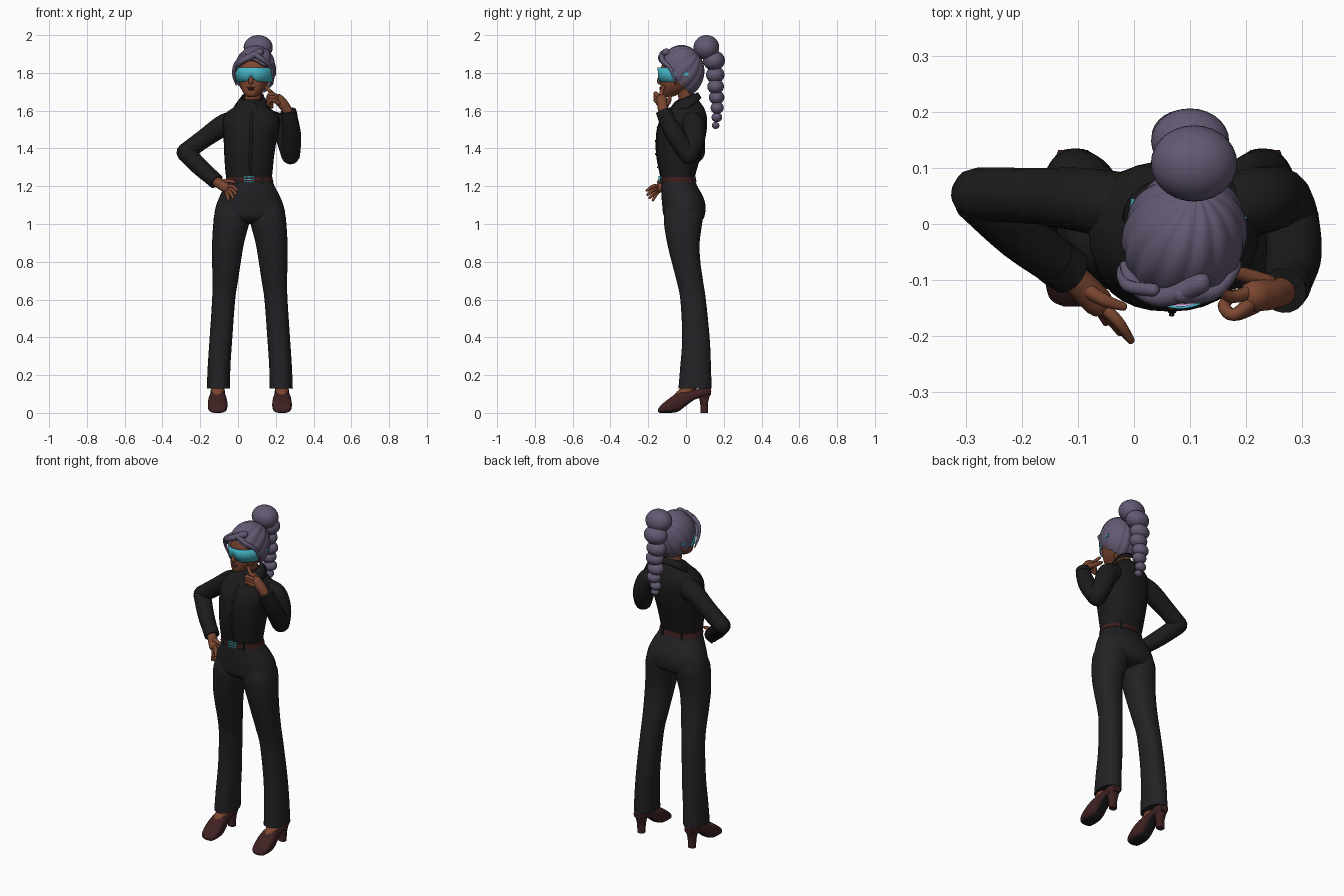
import bpy, bmesh, math
from mathutils import Vector, Matrix

def mat(name, r, g, b):
    m = bpy.data.materials.new(name)
    m.diffuse_color = (r, g, b, 1)
    return m

SKIN = mat("brown skin", .2, .062, .03)
HAIR = mat("purple grey hair", .125, .1, .17)
SHIRT = mat("black cloth", .011, .011, .011)
PANTS = mat("charcoal cloth", .016, .016, .018)
SHOE = mat("dark red leather", .05, .015, .016)
BELT = mat("belt leather", .045, .012, .012)
CYAN = mat("cyan", .06, .46, .56)
PINK = mat("pink", .75, .4, .75)
LIPS = mat("lip red", .13, .03, .025)
SOLE = mat("sole black", .012, .01, .01)
MX = 0.0625            # mirror plane of the legs
head_parts = []

def smooth(rows, sub):
    """Catmull-Rom through rows of numbers"""
    out = []
    for i in range(len(rows) - 1):
        a, b, c, d = (rows[max(i - 1, 0)], rows[i], rows[i + 1], rows[min(i + 2, len(rows) - 1)])
        for s in range(sub):
            t = s / sub
            out.append([.5 * (2 * q + (r - p) * t + (2 * p - 5 * q + 4 * r - u) * t * t
                        + (3 * q - p - 3 * r + u) * t ** 3) for p, q, r, u in zip(a, b, c, d)])
    return out + [list(rows[-1])]

def make(name, bm, mats, fix=True):
    if fix:
        bmesh.ops.recalc_face_normals(bm, faces=bm.faces)
    me = bpy.data.meshes.new(name)
    bm.to_mesh(me)
    bm.free()
    for m in mats:
        me.materials.append(m)
    ob = bpy.data.objects.new(name, me)
    bpy.context.collection.objects.link(ob)
    return ob

def skin_rings(name, rings, m, cap=True, closed=True):
    bm = bmesh.new()
    vs = [[bm.verts.new(p) for p in r] for r in rings]
    n = len(vs[0])
    for a, b in zip(vs, vs[1:]):
        for i in range(n if closed else n - 1):
            j = (i + 1) % n
            bm.faces.new((a[i], b[i], b[j], a[j]))
    if cap:
        bm.faces.new(vs[0])
        bm.faces.new(vs[-1])
    return make(name, bm, [m], closed)

def body(name, rows, m, axis='z', p=2.3, sub=4, n=32):
    """Loft of rounded sections; row = (along, a0, a1, b0, b1)"""
    rings = []
    for t, a0, a1, b0, b1 in smooth(rows, sub):
        ring = []
        for k in range(n):
            c, s = math.cos(2 * math.pi * k / n), math.sin(2 * math.pi * k / n)
            a = (a0 + a1) / 2 + (a1 - a0) / 2 * math.copysign(abs(c) ** (2 / p), c)
            b = (b0 + b1) / 2 + (b1 - b0) / 2 * math.copysign(abs(s) ** (2 / p), s)
            ring.append((a, b, t) if axis == 'z' else (a, t, b))
        rings.append(ring)
    return skin_rings(name, rings, m)

def tube(name, pts, m, sub=4, n=18, rounded=True):
    """Round tube through (x, y, z, radius) points"""
    pts = smooth(pts, sub)
    P, R = [Vector(q[:3]) for q in pts], [q[3] for q in pts]
    u, rings = None, []
    last = len(P) - 1
    for i in range(last + 1):
        t = (P[min(i + 1, last)] - P[max(i - 1, 0)]).normalized()
        u = (t.orthogonal() if u is None else u - t * u.dot(t)).normalized()
        v = t.cross(u)
        def ring(off, k):
            return [P[i] + t * off * R[i] + R[i] * k * (u * math.cos(2 * math.pi * j / n)
                    + v * math.sin(2 * math.pi * j / n)) for j in range(n)]
        ends = [(.5, .87), (.85, .53), (.97, .2)] if rounded else []
        if i == 0:
            rings += [ring(-o, k) for o, k in reversed(ends)]
        rings.append(ring(0, 1))
        if i == last:
            rings += [ring(o, k) for o, k in ends]
    return skin_rings(name, rings, m)

def ball(name, c, r, m):
    bm = bmesh.new()
    bmesh.ops.create_uvsphere(bm, u_segments=28, v_segments=18, radius=1,
                              matrix=Matrix.Translation(c) @ Matrix.Diagonal((*r, 1)))
    return make(name, bm, [m])

def box(name, c, s, m):
    bm = bmesh.new()
    bmesh.ops.create_cube(bm, size=1, matrix=Matrix.Translation(c) @ Matrix.Diagonal((*s, 1)))
    return make(name, bm, [m])

def sheet(name, top, bot, m, thick, inner=None):
    mid = [[a + (b - a) * .5 for a, b in zip(p, q)] for p, q in zip(top, bot)]
    ob = skin_rings(name, [top, mid, bot], m, cap=False, closed=False)
    mod = ob.modifiers.new("thickness", 'SOLIDIFY')
    mod.thickness, mod.offset = thick, -1
    if inner:
        ob.data.materials.append(inner)
        mod.material_offset = 1
    return ob

def mirrored(ob, name):
    me = ob.data.copy()
    me.transform(Matrix.Translation((2 * MX, 0, 0)) @ Matrix.Diagonal((-1, 1, 1, 1)))
    me.flip_normals()
    o = bpy.data.objects.new(name, me)
    bpy.context.collection.objects.link(o)

# Trousers
body("trouser_hips", [(1.0, -.02, .145, -.06, .04), (1.02, -.085, .21, -.1, .085), (1.05, -.122, .247, -.12, .1),
     (1.1, -.115, .24, -.126, .103), (1.15, -.095, .22, -.13, .088), (1.2, -.072, .194, -.131, .06),
     (1.245, -.055, .175, -.128, .043)], PANTS, p=2.25)
pair = [body("trouser_leg", [(.13, .168, .29, -.04, .135), (.25, .165, .285, -.03, .132), (.4, .155, .275, -.02, .125),
        (.6, .14, .262, -.03, .105), (.7, .125, .26, -.05, .09), (.8, .11, .262, -.076, .076), (.9, .093, .262, -.1, .072),
        (1.0, .067, .256, -.116, .085), (1.06, .06, .247, -.115, .09), (1.13, .06, .21, -.1, .07)], PANTS, p=2.2)]
# Shoes: upper, sole, heel and ankle
shoe = body("shoe", [(-.147, .215, .25, .004, .02), (-.138, .195, .27, 0, .034), (-.12, .186, .28, 0, .052),
            (-.08, .181, .285, 0, .083), (-.04, .184, .282, .008, .108), (0, .19, .276, .038, .118),
            (.05, .194, .272, .072, .122), (.1, .195, .27, .085, .138), (.132, .207, .26, .095, .138)], SHOE, 'y', p=2.8)
shoe.data.materials.append(SOLE)
for f in shoe.data.polygons:
    f.material_index = 1 if f.normal.z < -.75 and f.center.y < .07 else 0
pair += [shoe,
         body("shoe_heel", [(0, .212, .254, .078, .116), (.05, .21, .256, .075, .116), (.09, .204, .262, .066, .126),
                            (.115, .2, .266, .06, .134)], SHOE, p=3),
         tube("ankle", [(.233, -.03, .085, .033), (.233, .01, .12, .036), (.23, .05, .2, .036)], SKIN)]
for ob in pair:
    mirrored(ob, ob.name + "_left")

# Belt, buckle, loops
body("belt", [(1.222, -.067, .188, -.138, .056), (1.236, -.065, .184, -.138, .053), (1.25, -.063, .181, -.137, .05)],
     BELT, p=2.25, sub=1)
for x, z, w, h in ((.06, 1.25, .054, .006), (.06, 1.222, .054, .006), (.036, 1.236, .006, .03),
                   (.084, 1.236, .006, .03), (.06, 1.236, .05, .007)):
    box("buckle_bar", (x, -.14, z), (w, .01, h), CYAN)
for x, y in ((.0, -.128), (.125, -.128), (0, .043), (.125, .043)):
    box("belt_loop", (x, y, 1.235), (.011, .012, .044), PANTS)

# Shirt
body("shirt_body", [(1.238, -.06, .176, -.131, .043), (1.27, -.066, .182, -.138, .052), (1.35, -.072, .19, -.151, .075),
     (1.42, -.075, .2, -.156, .095), (1.5, -.078, .215, -.15, .11), (1.55, -.08, .222, -.132, .112),
     (1.59, -.06, .2, -.107, .105), (1.62, -.02, .158, -.08, .092), (1.645, .01, .135, -.06, .075),
     (1.66, .025, .125, -.04, .06)], SHIRT)
tube("shirt_placket", [(.064, -.128, 1.25, .009), (.066, -.147, 1.35, .009), (.068, -.152, 1.42, .009),
     (.07, -.146, 1.5, .009), (.072, -.128, 1.55, .009), (.073, -.103, 1.59, .009)], SHIRT, n=8)
for z, y in ((1.3, -.151), (1.37, -.161), (1.44, -.162), (1.51, -.152)):
    ball("shirt_button", (.067, y, z), (.005, .003, .005), SHIRT)
top, bot = [], []
for i in range(41):
    a = .12 + (2 * math.pi - .24) * i / 40
    b = .62 + (2 * math.pi - 1.24) * i / 40
    top.append((.077 + .06 * math.sin(a), .002 - .062 * math.cos(a), 1.672 - .026 * math.cos(a)))
    bot.append((.077 + .098 * math.sin(b), -(.108 + .026 * math.cos(b)) * math.cos(b), 1.615 - .052 * math.cos(b)))
sheet("shirt_collar", top, bot, SHIRT, .007)

# Sleeves
tube("upper_sleeve_left", [(-.02, .03, 1.54, .062), (-.085, .042, 1.517, .058), (-.18, .05, 1.452, .05),
     (-.278, .053, 1.38, .048)], SHIRT)
tube("lower_sleeve_left", [(-.278, .052, 1.379, .049), (-.2, -.022, 1.3, .046), (-.118, -.083, 1.228, .04)],
     SHIRT, rounded=False)
tube("cuff_left", [(-.142, -.066, 1.249, .043), (-.114, -.086, 1.224, .042)], SHIRT, rounded=False)
tube("upper_sleeve_right", [(.165, .03, 1.54, .06), (.225, .042, 1.52, .06), (.26, .045, 1.44, .055),
     (.278, .015, 1.366, .05)], SHIRT)
tube("lower_sleeve_right", [(.28, .012, 1.366, .049), (.285, -.05, 1.46, .05), (.276, -.095, 1.54, .045),
     (.267, -.118, 1.595, .04)], SHIRT, rounded=False)
tube("cuff_right", [(.273, -.106, 1.565, .044), (.266, -.119, 1.6, .042)], SHIRT, rounded=False)

# Hand on the hip
tube("palm_left", [(-.125, -.08, 1.232, .026), (-.095, -.108, 1.212, .027), (-.065, -.138, 1.192, .027)], SKIN)
for mid, tip in (((-.03, -.172, 1.2), (-.006, -.207, 1.178)), ((-.032, -.173, 1.182), (-.01, -.203, 1.156)),
                 ((-.042, -.168, 1.167), (-.025, -.193, 1.138)), ((-.057, -.158, 1.158), (-.05, -.175, 1.127))):
    tube("finger_left", [(-.07, -.135, 1.192, .012), (*mid, .0105), (*tip, .007)], SKIN, n=12)
tube("thumb_left", [(-.095, -.11, 1.22, .014), (-.055, -.135, 1.228, .012), (-.02, -.147, 1.222, .008)], SKIN, n=12)
# Hand at the chin
tube("palm_right", [(.264, -.12, 1.595, .026), (.242, -.125, 1.63, .028), (.215, -.128, 1.66, .028)], SKIN)
tube("index_finger_right", [(.21, -.12, 1.665, .013), (.175, -.13, 1.697, .011), (.15, -.118, 1.725, .008)], SKIN, n=12)
for d in (0, 1, 2):
    tube("curled_finger_right", [(.215, -.135 - .006 * d, 1.665 - .012 * d, .013),
         (.178, -.162, 1.69 - .016 * d, .0115), (.16, -.145, 1.668 - .016 * d, .011),
         (.18, -.125, 1.648 - .014 * d, .009)], SKIN, n=12)
tube("thumb_right", [(.24, -.105, 1.63, .015), (.195, -.09, 1.655, .013), (.165, -.085, 1.675, .009)], SKIN, n=12)

# Neck and head
tube("neck", [(.076, .012, 1.6, .047), (.078, .005, 1.66, .043), (.085, -.012, 1.74, .045)], SKIN)
head_parts += [
    body("head", [(1.672, .07, .1, -.115, -.085), (1.678, .055, .113, -.128, -.06), (1.695, .038, .13, -.135, -.03),
         (1.72, .022, .15, -.136, .02), (1.76, .008, .166, -.136, .06), (1.8, .004, .172, -.136, .08),
         (1.85, .006, .17, -.126, .08), (1.89, .022, .155, -.1, .06), (1.912, .05, .125, -.06, .03)], SKIN),
    tube("nose", [(.087, -.133, 1.79, .008), (.087, -.143, 1.765, .011), (.087, -.142, 1.752, .013)], SKIN, n=12),
    ball("upper_lip", (.086, -.134, 1.722, ), (.022, .009, .005), LIPS),
    ball("lower_lip", (.086, -.133, 1.713), (.018, .01, .006), LIPS),
    ball("ear_left", (.0, .0, 1.765), (.01, .02, .03), SKIN),
    ball("ear_right", (.176, .0, 1.765), (.01, .02, .03), SKIN)]
# Visor with pink inside and side arms
top, bot = [], []
for i in range(49):
    a = math.radians(-82 + 164 * i / 48)
    x, y = .09 + .101 * math.sin(a), -.028 - .124 * math.cos(a)
    top.append((x, y, 1.829))
    bot.append((x, y + .006, 1.753 + .024 * math.exp(-(a / .2) ** 2)))
head_parts.append(sheet("visor", top, bot, CYAN, .005, PINK))
for x in (-.011, .191):
    head_parts.append(box("visor_arm", (x, -.01, 1.795), (.006, .08, .016), CYAN))

# Hair cap: strands run from the bun to the hairline
d, e1 = Vector((.08, .7, .7)).normalized(), Vector((1, 0, 0))
e2 = d.cross(e1).normalized()
rings = []
for k in range(1, 26):
    ring = []
    for j in range(96):
        f = 2 * math.pi * j / 96
        edge = math.radians(105 + 7 * abs(math.sin(f)) + 3 * math.sin(5 * f))
        t = edge * min(k, 24) / 24
        q = d * math.cos(t) + math.sin(t) * (e1 * math.cos(f) + e2 * math.sin(f))
        s = (1 + .05 * (abs(math.sin(7 * f + .5 * t)) - .6) * math.sin(t)) * (.9 if k == 25 else 1)
        ring.append((.09 + .108 * s * q.x, -.022 + .12 * s * q.y, 1.81 + .136 * s * q.z))
    rings.append(ring)
head_parts.append(skin_rings("hair_cap", rings, HAIR, cap=False))
for f in head_parts[-1:]:
    f.data.update()
for pts in ([(.13, -.1, 1.91, .02), (.07, -.135, 1.88, .018), (.02, -.125, 1.85, .014), (-.008, -.09, 1.81, .008)],
            [(.05, -.125, 1.89, .012), (.005, -.125, 1.85, .011), (-.012, -.1, 1.79, .008), (.0, -.085, 1.735, .003)],
            [(.1, -.125, 1.9, .016), (.155, -.115, 1.865, .013), (.188, -.065, 1.82, .01), (.187, -.04, 1.74, .004)]):
    head_parts.append(tube("hair_lock", pts, HAIR, n=12))
turn = Matrix.Translation((.09, -.02, 0)) @ Matrix.Rotation(math.radians(-9), 4, 'Z') @ Matrix.Translation((-.09, .02, 0))
for ob in head_parts:
    ob.data.transform(turn)

# Bun and hanging braid
ball("hair_bun", (.107, .108, 1.935), (.077, .068, .065), HAIR)
for i, (y, z, r) in enumerate(((.148, 1.865, .058), (.155, 1.79, .049), (.157, 1.728, .044), (.162, 1.67, .041),
                               (.165, 1.615, .035), (.163, 1.565, .028), (.157, 1.522, .02))):
    ball("braid_lump", (.095 + .005 * (-1) ** i, y, z), (r * 1.2, r, r * .92), HAIR)

for ob in bpy.data.objects:
    ob.select_set(True)
bpy.context.view_layer.objects.active = bpy.data.objects["head"]
bpy.ops.object.shade_smooth_by_angle(angle=math.radians(50))
